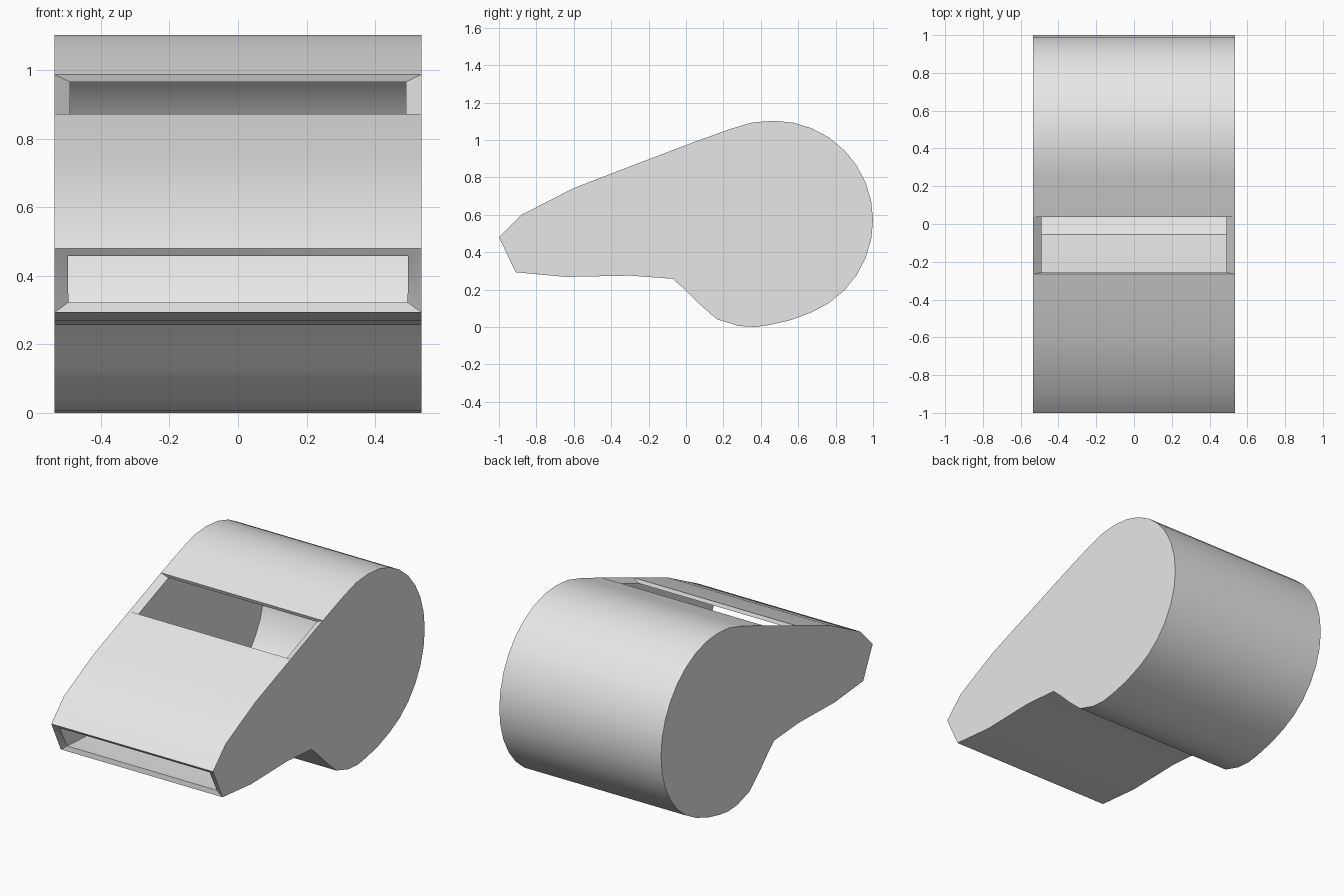
import bpy
import bmesh
from math import sin, cos, radians
from mathutils import Vector

cube = bpy.data.objects.get("Cube")
if cube:
    bpy.data.objects.remove(cube, do_unlink=True)

HALF_WIDTH = 0.535
WALL = 0.05


def grey_material():
    mat = bpy.data.materials.new("plain grey")
    colour = (0.8, 0.8, 0.8, 1.0)
    mat.use_nodes = True
    mat.diffuse_color = colour
    mat.node_tree.nodes["Principled BSDF"].inputs["Base Color"].default_value = colour
    return mat


# Side outline (y, z): mouthpiece top, round chamber, then underside
mouth_top, mouth_bottom = (-1, 0.48), (-0.91, 0.293)
window_front, window_back = (-0.265, 0.872), (0.037, 0.987)
top = [mouth_top, (-0.88, 0.6), (-0.6, 0.743), window_front, window_back,
       (0.24, 1.06), (0.355, 1.094)]
chamber = [(0.47 + 0.53 * cos(radians(a)), 0.571 + 0.532 * sin(radians(a)))
           for a in (90 - 11.25 * i for i in range(15))]
underside = [(0.56, 0.037), (0.45, 0.012), (0.37, 0), (0.28, 0.006),
             (0.165, 0.042), (0.07, 0.125), (0, 0.195), (-0.07, 0.258),
             (-0.3, 0.275), (-0.64, 0.268), mouth_bottom]
outline = top + chamber + underside

# Extrude the outline across the width
bm = bmesh.new()
side = bm.faces.new([bm.verts.new((-HALF_WIDTH, y, z)) for y, z in outline])
extruded = bmesh.ops.extrude_face_region(bm, geom=[side], use_keep_orig=True)
moved = [v for v in extruded["geom"] if isinstance(v, bmesh.types.BMVert)]
bmesh.ops.translate(bm, verts=moved, vec=(2 * HALF_WIDTH, 0, 0))
bmesh.ops.recalc_face_normals(bm, faces=bm.faces)


def strip_between(start, end):
    """Find the crosswise face between two outline points."""
    middle = Vector((0, (start[0] + end[0]) / 2, (start[1] + end[1]) / 2))
    return min(bm.faces, key=lambda f: (f.calc_center_median() - middle).length)


# Open the blowing slot and the sound window
openings = [strip_between(mouth_top, mouth_bottom),
            strip_between(window_front, window_back)]
bmesh.ops.delete(bm, geom=openings, context="FACES_ONLY")

mesh = bpy.data.meshes.new("whistle_body")
bm.to_mesh(mesh)
bm.free()
mesh.materials.append(grey_material())
body = bpy.data.objects.new("whistle_body", mesh)
bpy.context.collection.objects.link(body)

# Hollow shell with walls growing inward
shell = body.modifiers.new("wall thickness", "SOLIDIFY")
shell.thickness = WALL
shell.offset = -1

# Smooth chamber with crisp sides and rims
bpy.ops.object.select_all(action="DESELECT")
body.select_set(True)
bpy.context.view_layer.objects.active = body
bpy.ops.object.modifier_apply(modifier=shell.name)
bpy.ops.object.shade_smooth_by_angle(angle=radians(30))
